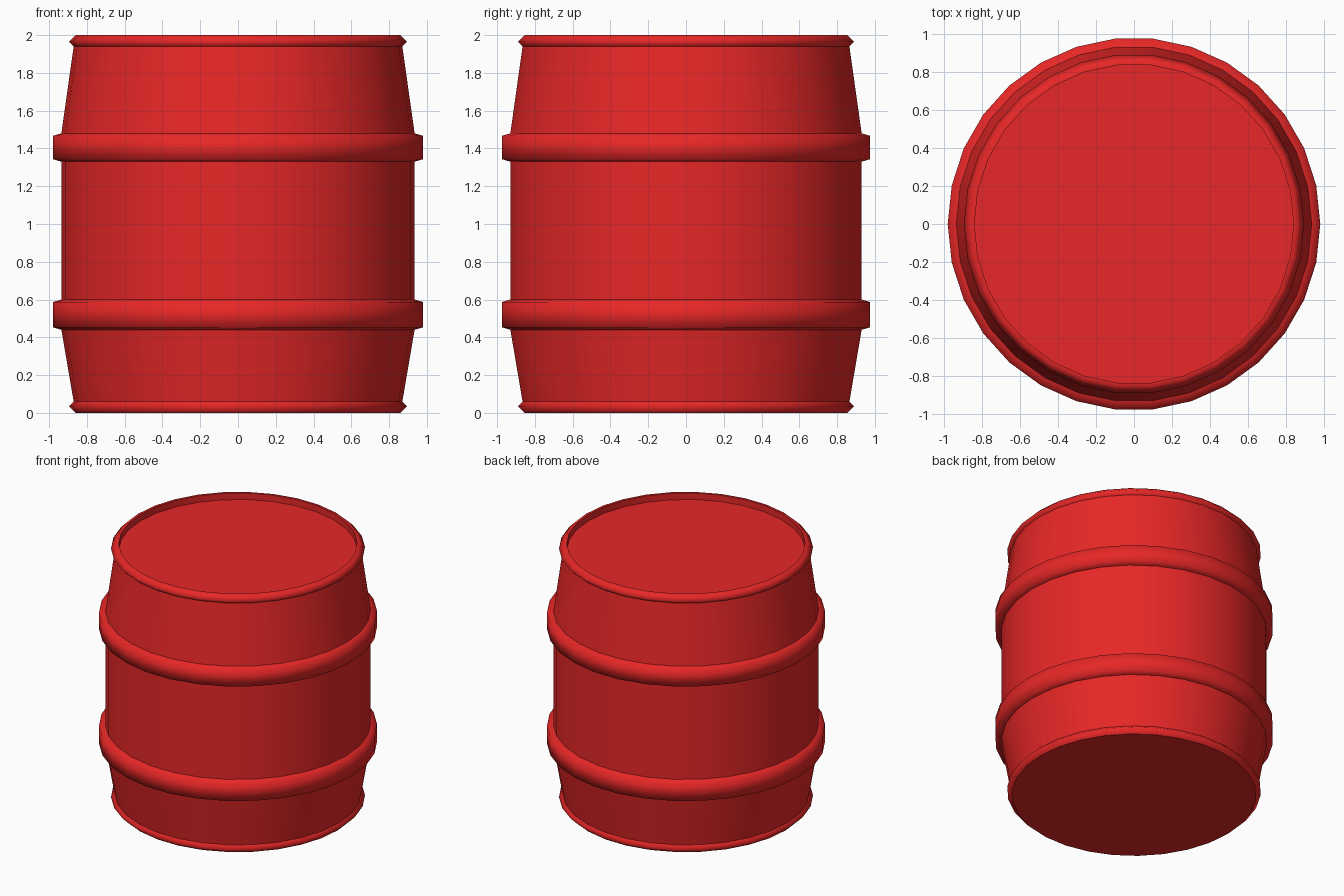
import bpy
from math import cos, sin, tau

if "Cube" in bpy.data.objects:
    bpy.data.objects.remove(bpy.data.objects["Cube"])

SIDES = 30

red = bpy.data.materials.new("red_paint")
red.diffuse_color = (0.8, 0.02, 0.02, 1)
red.use_nodes = True
red.node_tree.nodes["Principled BSDF"].inputs["Base Color"].default_value = red.diffuse_color


def add(name, verts, faces, smooth):
    mesh = bpy.data.meshes.new(name)
    mesh.from_pydata(verts, [], faces)
    mesh.materials.append(red)
    for p in mesh.polygons:
        p.use_smooth = smooth
    obj = bpy.data.objects.new(name, mesh)
    bpy.context.collection.objects.link(obj)
    return obj


def circle(r, z):
    return [(r * cos(tau * i / SIDES), r * sin(tau * i / SIDES), z) for i in range(SIDES)]


def lathe(name, profile):
    """Revolve (radius, height) points, smooth within one part, crisp between parts."""
    verts = [v for r, z in profile for v in circle(r, z)]
    faces = []
    for j in range(len(profile) - 1):
        a, b = j * SIDES, (j + 1) * SIDES
        for i in range(SIDES):
            k = (i + 1) % SIDES
            faces.append((a + i, a + k, b + k, b + i))
    return add(name, verts, faces, True)


def disc(name, r, z, up):
    ids = list(range(SIDES))
    return add(name, circle(r, z), [ids if up else ids[::-1]], False)


# Wall sections
lower, upper = (0.44, 0.60), (1.33, 1.48)
lathe("lower_wall", [(0.87, 0.06), (0.935, lower[0])])
lathe("middle_wall", [(0.935, lower[1]), (0.935, upper[0])])
lathe("upper_wall", [(0.935, upper[1]), (0.87, 1.94)])

# Raised hoops
for name, (z0, z1) in (("lower_hoop", lower), ("upper_hoop", upper)):
    lathe(name, [(0.935, z0), (0.98, z0 + 0.013), (0.98, z1 - 0.013), (0.935, z1)])

# Rolled rims
lathe("bottom_rim", [(0.86, 0.0), (0.895, 0.035), (0.87, 0.06)])
lathe("top_rim", [(0.87, 1.94), (0.895, 1.965), (0.86, 2.0), (0.84, 2.0)])
lathe("rim_inner_wall", [(0.84, 2.0), (0.84, 1.95)])

# Recessed lid and base
disc("lid", 0.84, 1.95, True)
disc("base", 0.86, 0.0, False)
